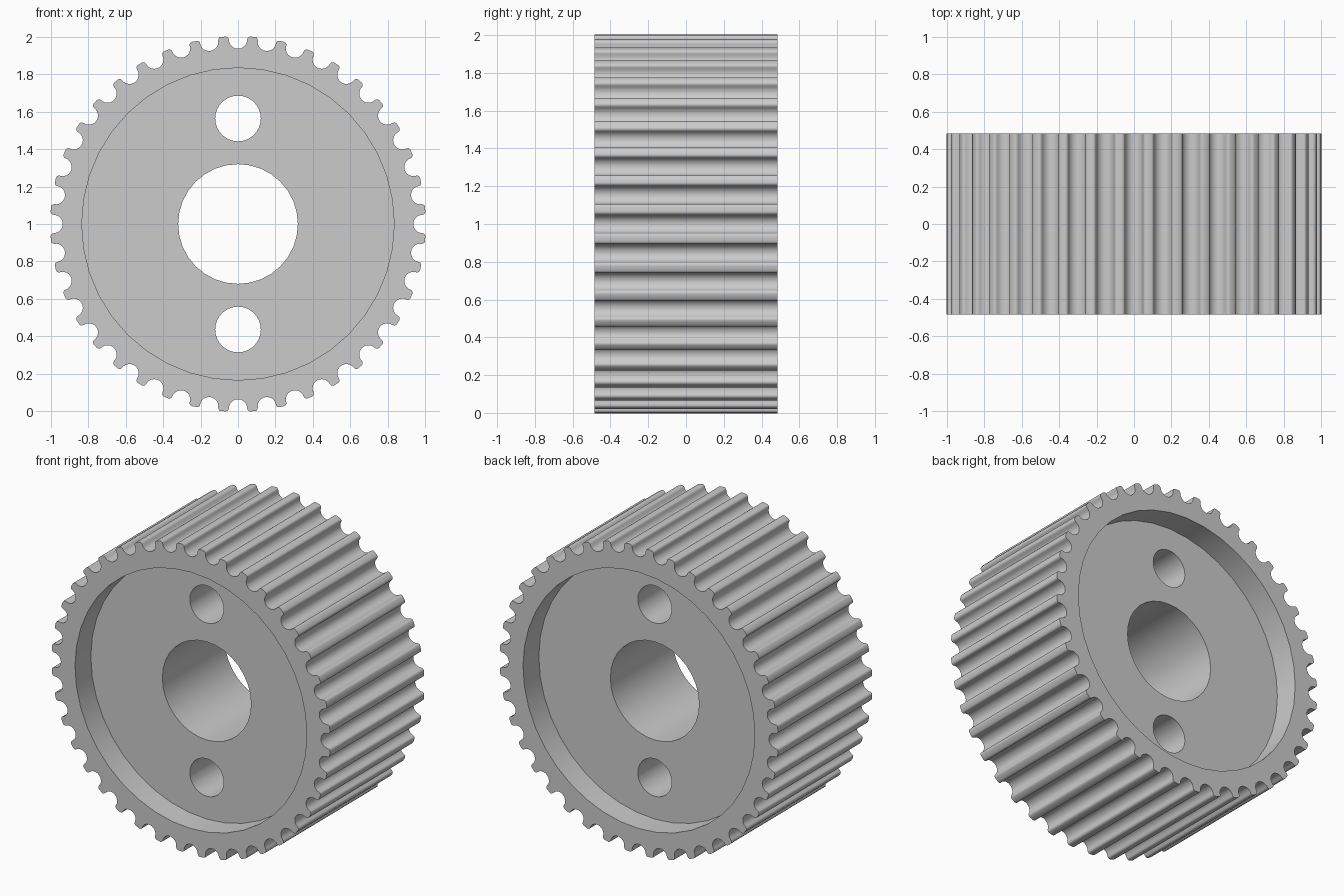
import bpy
import bmesh
from math import sin, cos, pi, radians

TEETH = 40
TIP_R = 1.002
HALF_WIDTH = 0.485
GROOVE_R = 0.049
GROOVE_CENTRE = 0.986
RECESS_R = 0.835
RECESS_DEPTH = 0.163
AXIS_Z = 1.0

cube = bpy.data.objects.get("Cube")
if cube:
    bpy.data.objects.remove(cube, do_unlink=True)


def prism(name, outline, y0, y1):
    """Extrude an (x, z) outline along y into a closed solid."""
    bm = bmesh.new()
    face = bm.faces.new([bm.verts.new((x, y0, z)) for x, z in outline])
    result = bmesh.ops.extrude_face_region(bm, geom=[face])
    moved = [v for v in result["geom"] if isinstance(v, bmesh.types.BMVert)]
    bmesh.ops.translate(bm, verts=moved, vec=(0, y1 - y0, 0))
    bmesh.ops.recalc_face_normals(bm, faces=bm.faces)
    mesh = bpy.data.meshes.new(name)
    bm.to_mesh(mesh)
    bm.free()
    obj = bpy.data.objects.new(name, mesh)
    bpy.context.collection.objects.link(obj)
    return obj


def circle(radius, z, sides):
    return [(radius * sin(2 * pi * i / sides), z + radius * cos(2 * pi * i / sides))
            for i in range(sides)]


def groove_points():
    """One round-bottomed groove with softened tooth corners, as (x, radial) points."""
    arc = [(GROOVE_R * sin(a), GROOVE_CENTRE - GROOVE_R * cos(a))
           for a in (radians(d) for d in range(-90, 91, 15))]
    fillet = TIP_R - GROOVE_CENTRE
    corner = [(GROOVE_R + fillet * (1 - cos(a)), GROOVE_CENTRE + fillet * sin(a))
              for a in (radians(d) for d in (30, 60, 90))]
    return [(-x, r) for x, r in reversed(corner)] + arc + corner


# Toothed body
outline = []
for tooth in range(TEETH):
    a = 2 * pi * tooth / TEETH
    for x, r in groove_points():
        outline.append((x * cos(a) + r * sin(a), AXIS_Z + r * cos(a) - x * sin(a)))
pulley = prism("toothed_pulley", outline, -HALF_WIDTH, HALF_WIDTH)

# Cutters: shallow recess on each face, centre bore and two round holes
floor = HALF_WIDTH - RECESS_DEPTH
cutters = [
    prism("front_recess_cutter", circle(RECESS_R, AXIS_Z, 40), -0.6, -floor),
    prism("back_recess_cutter", circle(RECESS_R, AXIS_Z, 40), floor, 0.6),
    prism("bore_cutter", circle(0.32, AXIS_Z, 32), -0.7, 0.7),
    prism("upper_hole_cutter", circle(0.122, AXIS_Z + 0.564, 32), -0.7, 0.7),
    prism("lower_hole_cutter", circle(0.122, AXIS_Z - 0.564, 32), -0.7, 0.7),
]
for cutter in cutters:
    cutter.hide_render = True
    mod = pulley.modifiers.new(cutter.name, "BOOLEAN")
    mod.operation = "DIFFERENCE"
    mod.solver = "EXACT"
    mod.object = cutter

# Apply the cuts, then remove the cutters
bpy.ops.object.select_all(action="DESELECT")
pulley.select_set(True)
bpy.context.view_layer.objects.active = pulley
for mod in list(pulley.modifiers):
    bpy.ops.object.modifier_apply(modifier=mod.name)
for cutter in cutters:
    bpy.data.objects.remove(cutter, do_unlink=True)

# Smooth curved walls, crisp rims
bpy.ops.object.shade_smooth_by_angle(angle=radians(35))
